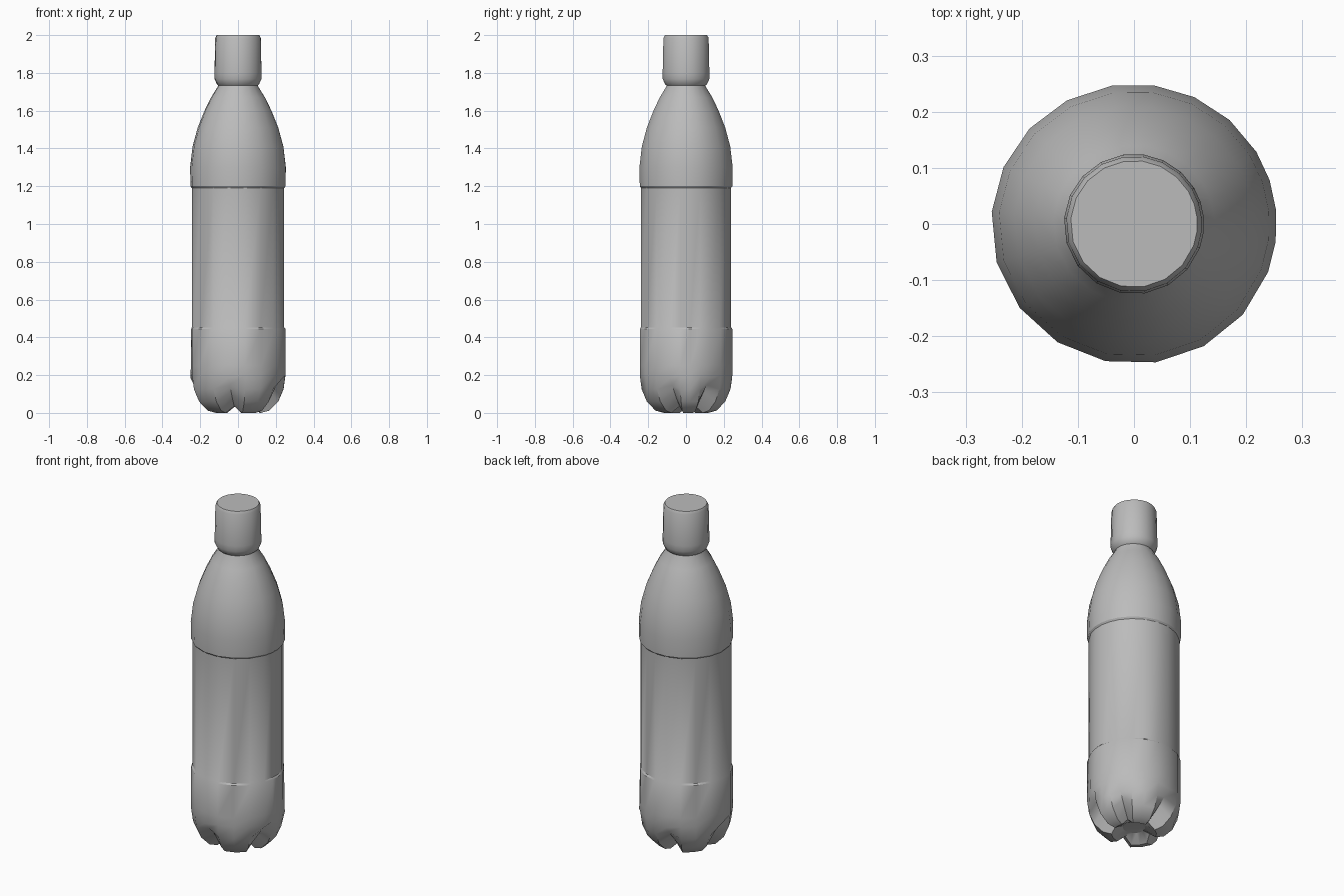
import bpy, bmesh, math

if "Cube" in bpy.data.objects:
    bpy.data.objects.remove(bpy.data.objects["Cube"], do_unlink=True)

grey = bpy.data.materials.new("plain grey")
grey.use_nodes = True
colour = (0.5, 0.5, 0.5, 1)
grey.diffuse_color = colour
grey.node_tree.nodes["Principled BSDF"].inputs["Base Color"].default_value = colour

# Columns: four per foot, the first of each four lies in a groove
GROOVES = [-20, 31, 99, 175, 258.5]
COLUMNS = []
for i, start in enumerate(GROOVES):
    end = GROOVES[i + 1] if i < len(GROOVES) - 1 else GROOVES[0] + 360
    COLUMNS += [math.radians(start + (end - start) * k / 4) for k in range(4)]


def lathe(name, profile, groove=None, stretch=(1.01, 0.99)):
    """Skin rings of (radius, height); groove columns may follow their own profile."""
    bm = bmesh.new()
    rings = []
    for j, point in enumerate(profile):
        ring = []
        for i, a in enumerate(COLUMNS):
            r, z = groove[j] if groove and i % 4 == 0 and j < len(groove) else point
            ring.append(bm.verts.new((r * math.cos(a) * stretch[0],
                                      r * math.sin(a) * stretch[1], z)))
        rings.append(ring)
    n = len(COLUMNS)
    for low, high in zip(rings, rings[1:]):
        for i in range(n):
            k = (i + 1) % n
            bm.faces.new((low[i], low[k], high[k], high[i]))
    bm.faces.new(rings[0][::-1])
    bm.faces.new(rings[-1])
    bmesh.ops.recalc_face_normals(bm, faces=bm.faces)
    mesh = bpy.data.meshes.new(name)
    bm.to_mesh(mesh)
    bm.free()
    mesh.materials.append(grey)
    obj = bpy.data.objects.new(name, mesh)
    bpy.context.collection.objects.link(obj)
    bpy.ops.object.select_all(action="DESELECT")
    obj.select_set(True)
    bpy.context.view_layer.objects.active = obj
    bpy.ops.object.shade_smooth_by_angle(angle=math.radians(32))
    return obj


# Footed base, rounded between five grooves
foot = [(0.06, 0.04), (0.12, 0), (0.165, 0.012), (0.212, 0.06),
        (0.24, 0.125), (0.25, 0.2), (0.25, 0.25), (0.25, 0.445)]
valley = [(0.06, 0.04), (0.1, 0.035), (0.14, 0.07), (0.18, 0.11),
          (0.215, 0.147), (0.25, 0.185), (0.248, 0.25), (0.246, 0.445)]

# Recessed label band, domed shoulder and neck
band = [(0.243, 0.453), (0.243, 1.19)]
shoulder = [(0.25, 1.2), (0.252, 1.3), (0.239, 1.41), (0.212, 1.51),
            (0.176, 1.6), (0.142, 1.67), (0.105, 1.73), (0.1, 1.75)]
lathe("bottle_body", foot + band + shoulder, valley)

# Screw cap with tapered lower edge and narrow top rim
lathe("bottle_cap", [(0.1, 1.73), (0.112, 1.74), (0.125, 1.768), (0.125, 1.8),
                     (0.121, 1.985), (0.113, 2)], stretch=(1, 1))
